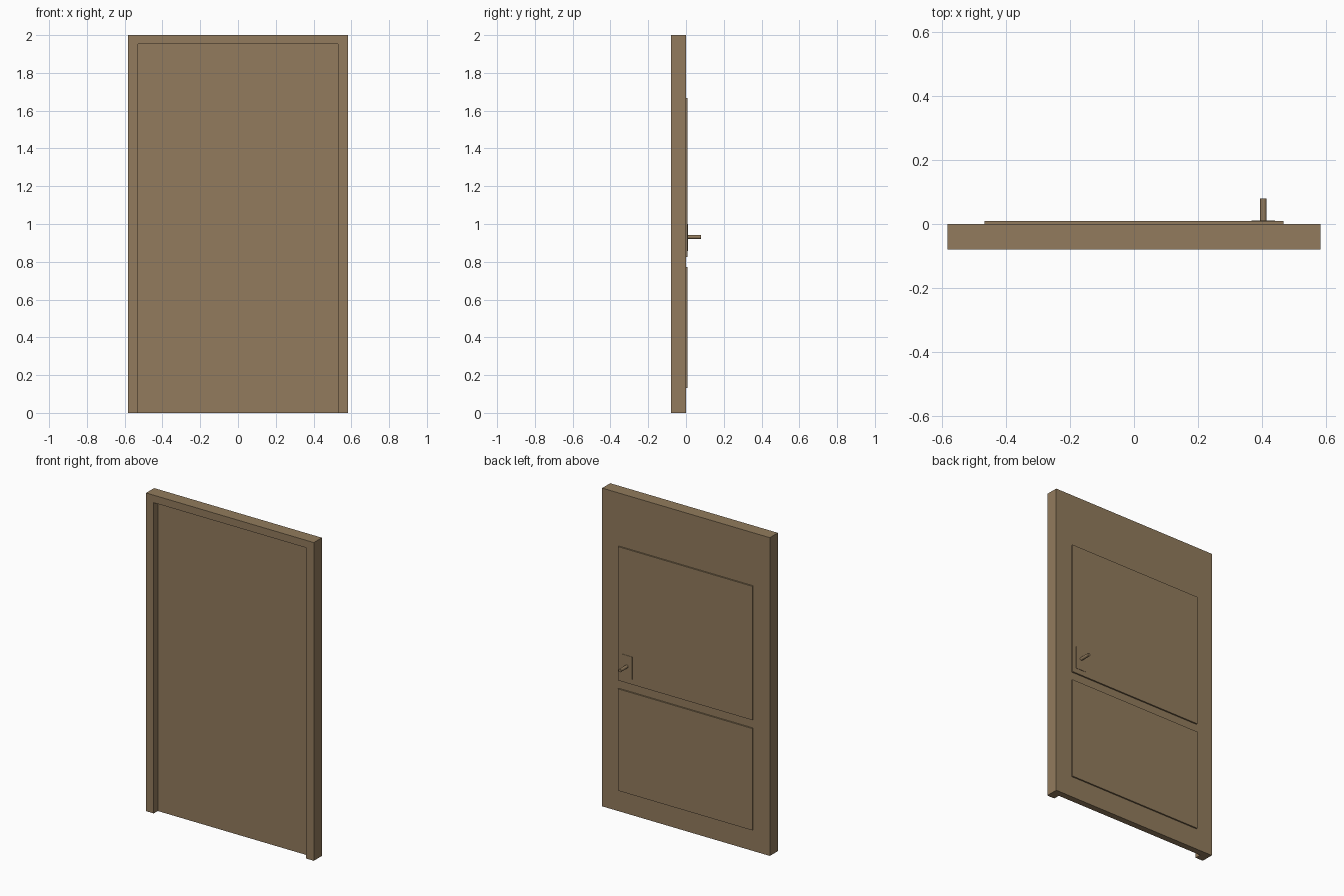
import bpy, math
from mathutils import Vector

if "Cube" in bpy.data.objects:
    bpy.data.objects.remove(bpy.data.objects["Cube"])

wood = bpy.data.materials.new("brown_wood")
wood.diffuse_color = (0.287, 0.198, 0.109, 1)
wood.use_nodes = True
wood.node_tree.nodes["Principled BSDF"].inputs["Base Color"].default_value = wood.diffuse_color


def box(name, lo, hi):
    lo, hi = Vector(lo), Vector(hi)
    bpy.ops.mesh.primitive_cube_add(size=1, location=(lo + hi) / 2)
    ob = bpy.context.object
    ob.name = name
    ob.scale = hi - lo
    bpy.ops.object.transform_apply(location=False, rotation=False, scale=True)
    ob.data.materials.append(wood)
    return ob


W, IN, TOP = 0.583, 0.53, 1.953   # frame half width, opening half width, opening height

# Frame: two jambs and a lintel
for side, s in (("left", -1), ("right", 1)):
    x0, x1 = sorted((s * IN, s * W))
    box(side + "_jamb", (x0, -0.08, 0), (x1, 0, 2))
box("lintel", (-IN, -0.08, TOP), (IN, 0, 2))

# Door leaf, flush with the back of the frame and recessed from the front
box("door_leaf", (-IN, -0.04, 0), (IN, 0, TOP))

# Raised panels on the back
for name, z0, z1 in (("lower_panel", 0.133, 0.773), ("upper_panel", 0.826, 1.667)):
    box(name, (-0.467, -0.005, z0), (0.467, 0.009, z1))

# Handle plate and round handle bar
box("handle_plate", (0.367, 0.005, 0.858), (0.441, 0.011, 1.0))
bpy.ops.mesh.primitive_cylinder_add(vertices=16, radius=0.01, depth=0.072,
                                    location=(0.404, 0.044, 0.931),
                                    rotation=(math.pi / 2, 0, 0))
bar = bpy.context.object
bar.name = "handle_bar"
bar.data.materials.append(wood)
bpy.ops.object.shade_smooth_by_angle()
